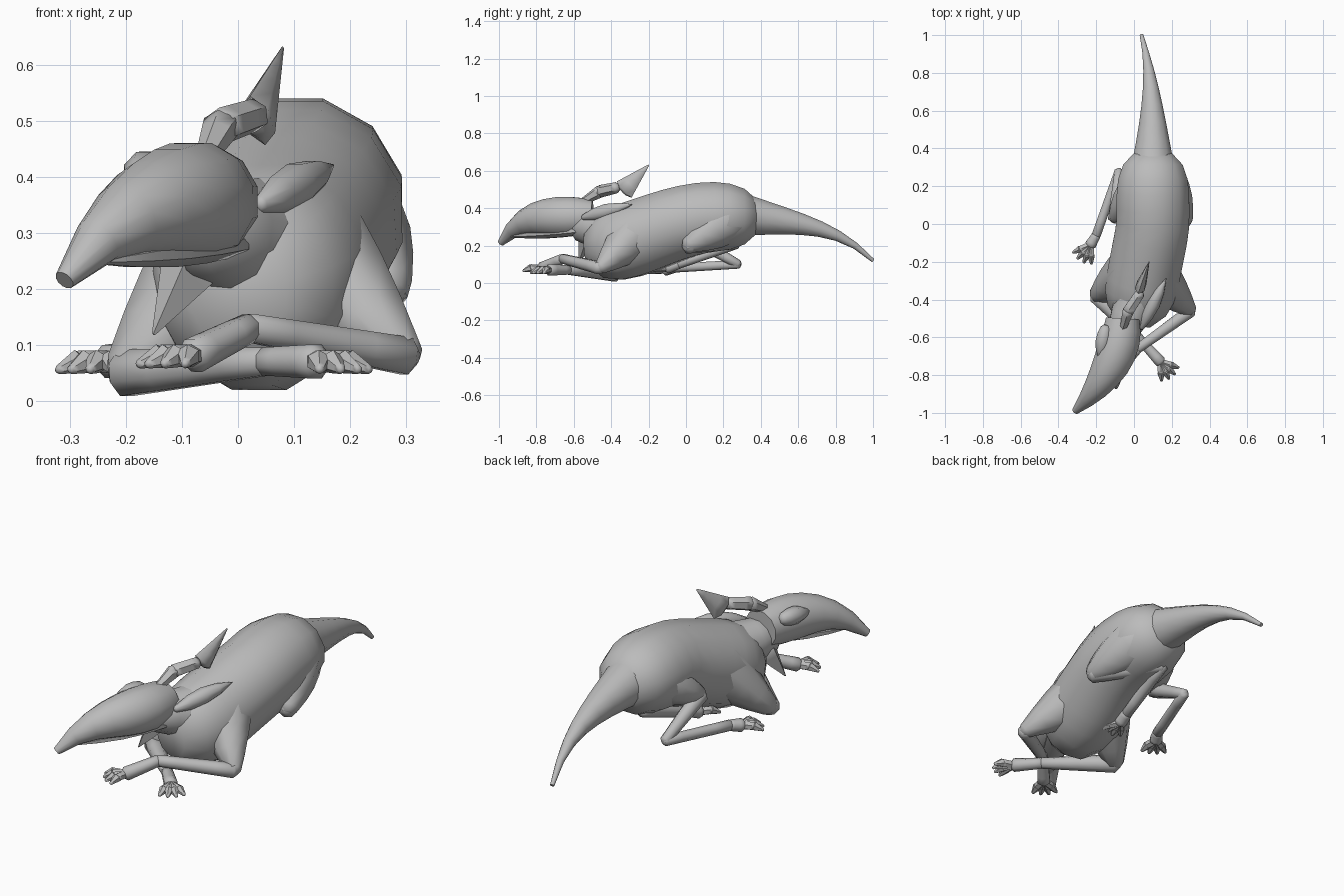
import bpy, math
from mathutils import Vector

cube = bpy.data.objects.get("Cube")
if cube:
    bpy.data.objects.remove(cube, do_unlink=True)

hide = bpy.data.materials.new("grey_hide")
hide.use_nodes = True
hide.diffuse_color = (.5, .5, .5, 1)
hide.node_tree.nodes["Principled BSDF"].inputs["Base Color"].default_value = hide.diffuse_color


def loft(name, centres, widths, heights, sides=12):
    """Skin elliptical rings along a path of centres."""
    verts, faces = [], []
    last = len(centres) - 1
    for i, centre in enumerate(centres):
        along = (centres[min(i + 1, last)] - centres[max(i - 1, 0)]).normalized()
        side = along.cross(Vector((0, 0, 1))).normalized()
        up = side.cross(along)
        for k in range(sides):
            angle = math.tau * (k + .5) / sides
            verts.append(centre + side * widths[i] * math.cos(angle)
                         + up * heights[i] * math.sin(angle))
    for i in range(last):
        for k in range(sides):
            a, b = i * sides + k, i * sides + (k + 1) % sides
            faces.append((b, a, a + sides, b + sides))
    faces.append(tuple(range(sides)))
    faces.append(tuple(reversed(range(last * sides, len(verts)))))
    mesh = bpy.data.meshes.new(name)
    mesh.from_pydata(verts, [], faces)
    mesh.materials.append(hide)
    part = bpy.data.objects.new(name, mesh)
    bpy.context.collection.objects.link(part)
    bpy.ops.object.select_all(action='DESELECT')
    part.select_set(True)
    bpy.context.view_layer.objects.active = part
    bpy.ops.object.mode_set(mode='EDIT')
    bpy.ops.mesh.select_all(action='SELECT')
    bpy.ops.mesh.normals_make_consistent(inside=False)
    bpy.ops.object.mode_set(mode='OBJECT')
    bpy.ops.object.shade_smooth_by_angle(angle=math.radians(50))


def sweep(name, centre, radius, steps, flatten=lambda t: 1):
    """Loft whose centre, radius and flattening are rules of t from 0 to 1."""
    ts = [i / steps for i in range(steps + 1)]
    loft(name, [Vector(centre(t)) for t in ts], [radius(t) for t in ts],
         [radius(t) * flatten(t) for t in ts])


def limb(name, start, end, thick, thin, belly=0, flatten=1, sides=8):
    """Straight tapered segment with an optional swelling and blunt tips."""
    start, end = Vector(start), Vector(end)
    along = (end - start).normalized()
    ts = [0, .25, .5, .75, 1]
    centres = [start.lerp(end, t) for t in ts]
    radii = [thick + (thin - thick) * t + belly * math.sin(math.pi * t) for t in ts]
    centres = [start - along * thick / 2] + centres + [end + along * thin / 2]
    radii = [thick / 2] + radii + [thin / 2]
    loft(name, centres, radii, [r * flatten for r in radii], sides)


def toes(name, paw, heading):
    """Fan of four knuckled toes with blunt claws."""
    for i in range(4):
        angle = math.radians(heading + (i - 1.5) * 23)
        out = Vector((math.cos(angle), math.sin(angle), 0))
        knuckle = paw + out * .06
        tip = paw + out * .1 - Vector((0, 0, .015))
        limb(f"{name}_toe_{i + 1}", paw, knuckle, .02, .02, sides=6)
        limb(f"{name}_claw_{i + 1}", knuckle, tip, .022, .008, sides=6)


def leg(name, joints, heading, belly):
    """Chain of bones; each joint holds a bone name, a place and a radius."""
    for (bone, a, thick), (_, b, thin) in zip(joints, joints[1:]):
        limb(f"{name}_{bone}", a, b, thick, thin, belly)
        belly = 0
    toes(f"{name}_paw", Vector(joints[-1][1]), heading)


# Trunk rises from the low chest to the rump, narrowing at both ends
def trunk_centre(t):
    rise = math.sin(min(t * 1.3, 1) * math.pi / 2) ** 2
    return .1 * min(1, t * 1.8), .92 * t - .53, .19 + .165 * rise


sweep("trunk", trunk_centre,
      lambda t: .09 + .11 * (1 - (2 * t - 1) ** 6), steps=12,
      flatten=lambda t: 1.08 - .15 * t)

# Tail droops more and more towards the tip
sweep("tail",
      lambda t: (.1 - .06 * t ** 3, .34 + .66 * t, .36 - .1 * t - .14 * t ** 4),
      lambda t: .1 * (1 - t) ** 1.3 + .01, steps=7)

# Neck and the pointed fold below it
limb("neck", (.06, -.3, .26), (-.06, -.57, .31), .15, .085, sides=12)
limb("throat_fold", (-.08, -.52, .25), (-.15, -.57, .12), .06, .004, sides=4)

# Head tapers into a long snout that curves aside and hooks down
sweep("head",
      lambda t: (-.06 - .25 * t ** 2, -.5 - .49 * t, .355 - .14 * t ** 5),
      lambda t: .11 * math.cos(2 * t - .6), steps=8)
limb("lower_jaw", (-.02, -.57, .28), (-.24, -.93, .25), .05, .015, .025, .5)
for side, x in (("right", -.15), ("left", -.03)):
    limb(f"{side}_brow", (x, -.55, .41), (x - .03, -.7, .4), .03, .015, .02)

# Ears: one raised and open, one laid back like a leaf
limb("right_ear_root", (-.06, -.56, .43), (-.03, -.46, .49), .018, .034, sides=6)
limb("right_ear_stalk", (-.03, -.46, .49), (.03, -.37, .51), .034, .03, sides=6)
limb("right_ear", (.035, -.33, .5), (.08, -.2, .63), .03, .002, flatten=2, sides=6)
limb("left_ear", (.04, -.55, .35), (.17, -.29, .42), .014, .002, .03, 1.1)

# Crossed forelegs
leg("left_foreleg", [("upper_arm", (.08, -.24, .29), .15),
                     ("forearm", (.3, -.46, .08), .036),
                     ("wrist", (.02, -.66, .13), .027),
                     ("paw", (-.08, -.77, .08), .033)], 227, .01)
leg("right_foreleg", [("upper_arm", (.01, -.23, .27), .15),
                      ("forearm", (-.2, -.38, .05), .045),
                      ("wrist", (.05, -.63, .07), .027),
                      ("paw", (.14, -.73, .07), .033)], 308, .01)

# Folded hind legs
leg("right_hind_leg", [("thigh", (.04, .22, .36), .1),
                       ("shin", (-.1, .03, .24), .04),
                       ("foot", (-.08, .28, .1), .025),
                       ("sole", (-.2, -.06, .08), .026),
                       ("paw", (-.23, -.11, .07), .032)], 238, .02)
leg("left_hind_leg", [("thigh", (.15, .24, .35), .13),
                      ("shin", (.27, .01, .2), .045),
                      ("foot", (.05, .27, .21), .03),
                      ("sole", (.01, -.04, .1), .026),
                      ("paw", (0, -.1, .08), .032)], 265, .02)
